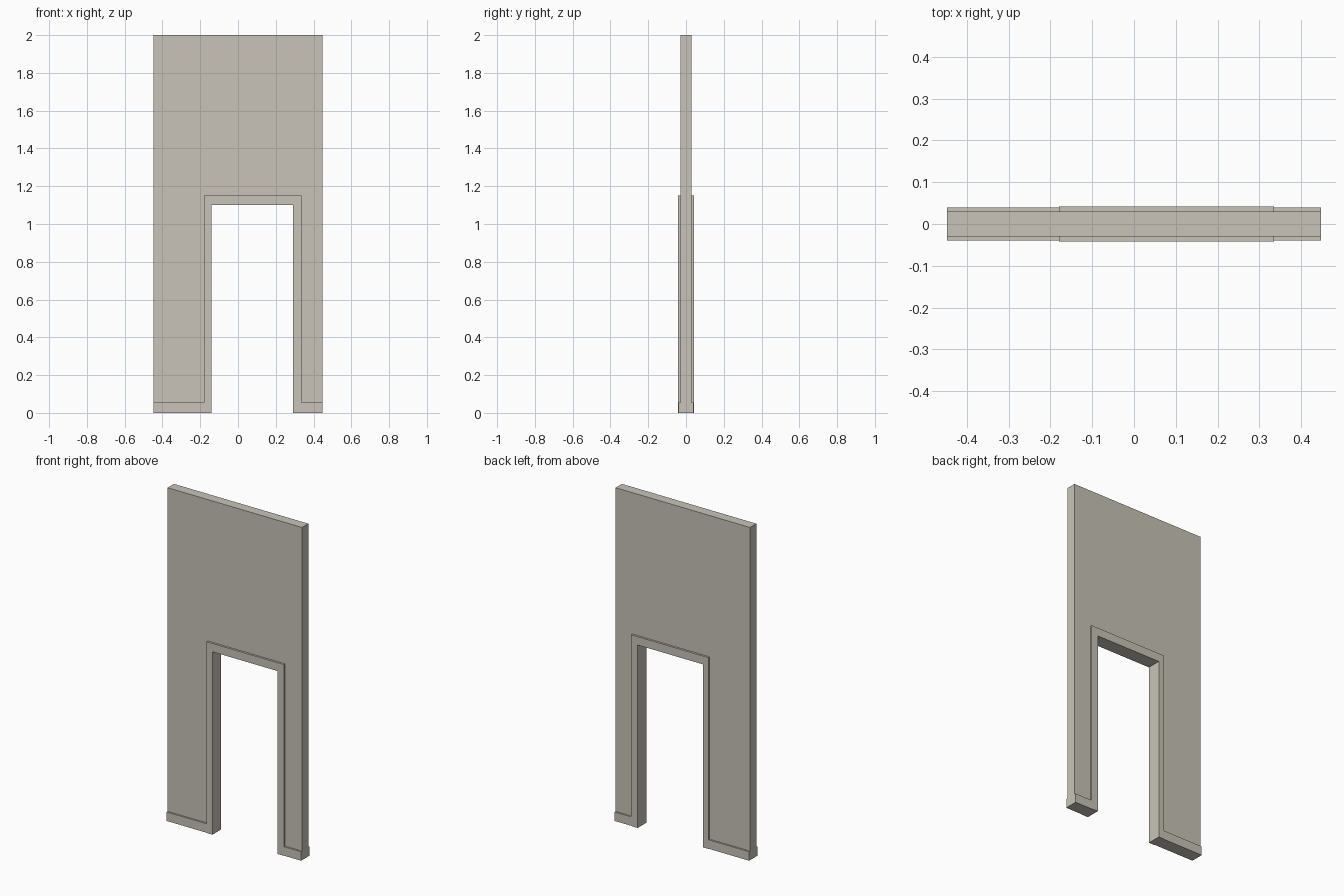
import bpy, bmesh

if "Cube" in bpy.data.objects:
    bpy.data.objects.remove(bpy.data.objects["Cube"])

paint = bpy.data.materials.new("warm_grey_plaster")
paint.diffuse_color = (0.578, 0.552, 0.479, 1.0)
paint.use_nodes = True
paint.node_tree.nodes["Principled BSDF"].inputs["Base Color"].default_value = paint.diffuse_color


def prism(name, profile, half_depth):
    """Extrude an x-z outline symmetrically along y."""
    bm = bmesh.new()
    face = bm.faces.new([bm.verts.new((x, -half_depth, z)) for x, z in profile])
    ext = bmesh.ops.extrude_face_region(bm, geom=[face])
    moved = [g for g in ext["geom"] if isinstance(g, bmesh.types.BMVert)]
    bmesh.ops.translate(bm, verts=moved, vec=(0, 2 * half_depth, 0))
    bmesh.ops.recalc_face_normals(bm, faces=bm.faces[:])
    mesh = bpy.data.meshes.new(name)
    bm.to_mesh(mesh)
    bm.free()
    mesh.materials.append(paint)
    obj = bpy.data.objects.new(name, mesh)
    bpy.context.collection.objects.link(obj)
    return obj


def arch(x0, x1, top, in0, in1, in_top, bottom):
    """Outline of a rectangle with a doorway cut up from its bottom edge."""
    return [(x0, bottom), (x0, top), (x1, top), (x1, bottom),
            (in1, bottom), (in1, in_top), (in0, in_top), (in0, bottom)]


WALL = 0.447                         # wall half width
CASE_L, CASE_R, CASE_TOP = -0.179, 0.335, 1.15
OPEN_L, OPEN_R, OPEN_TOP = -0.141, 0.292, 1.10
BASE_TOP = 0.054

# wall panel sits on the skirting and around the door casing
prism("wall", arch(-WALL, WALL, 2.0, CASE_L, CASE_R, CASE_TOP, BASE_TOP), 0.03)

# door casing lines the opening and stands proud on both sides
prism("door_casing", arch(CASE_L, CASE_R, CASE_TOP, OPEN_L, OPEN_R, OPEN_TOP, 0.0), 0.042)

# skirting boards on either side of the doorway
for name, x0, x1 in (("skirting_left", -WALL, CASE_L), ("skirting_right", CASE_R, WALL)):
    prism(name, [(x0, 0), (x0, BASE_TOP), (x1, BASE_TOP), (x1, 0)], 0.0395)
